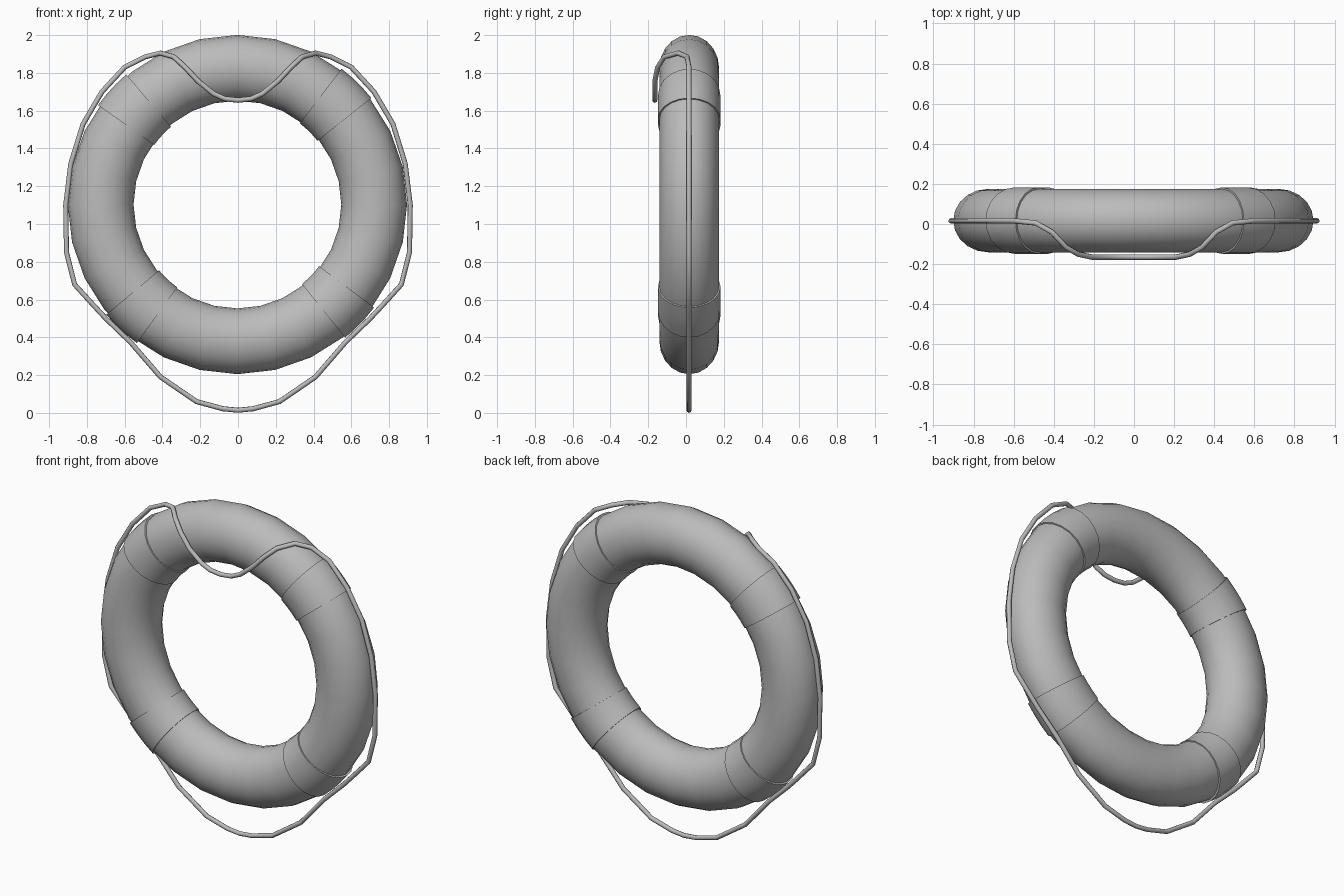
import bpy
import bmesh
from math import sin, cos, pi, radians

cube = bpy.data.objects.get("Cube")
if cube:
    bpy.data.objects.remove(cube, do_unlink=True)

GREY = (0.5, 0.5, 0.5, 1)
grey = bpy.data.materials.new("plain_grey")
grey.use_nodes = True
grey.diffuse_color = GREY
grey.node_tree.nodes["Principled BSDF"].inputs["Base Color"].default_value = GREY

CENTRE = (-0.003, 0.017, 1.103)
MAJOR = 0.724
SIDES = 20


def section(bm, angle, grow):
    """One oval cross-section of the ring, standing at the given angle."""
    loop = []
    for i in range(SIDES):
        t = 2 * pi * i / SIDES
        r = MAJOR + (0.174 + grow) * cos(t)
        loop.append(bm.verts.new((CENTRE[0] + r * cos(angle),
                                  CENTRE[1] + (0.158 + grow) * sin(t),
                                  CENTRE[2] + r * sin(angle))))
    return loop


def swept_ring(name, start, end, steps, grow=0.0):
    """Oval tube along an arc; a full turn closes on itself, an arc gets thin end lips."""
    bm = bmesh.new()
    full = end - start >= 360
    angles = [radians(start + (end - start) * k / steps) for k in range(steps + (not full))]
    loops = [section(bm, a, grow) for a in angles]
    if full:
        loops.append(loops[0])
    else:
        loops = [section(bm, angles[0], -0.01)] + loops + [section(bm, angles[-1], -0.01)]
    for a, b in zip(loops, loops[1:]):
        for i in range(SIDES):
            j = (i + 1) % SIDES
            bm.faces.new((a[i], a[j], b[j], b[i]))
    bmesh.ops.recalc_face_normals(bm, faces=bm.faces)
    mesh = bpy.data.meshes.new(name)
    bm.to_mesh(mesh)
    bm.free()
    mesh.materials.append(grey)
    obj = bpy.data.objects.new(name, mesh)
    bpy.context.collection.objects.link(obj)
    bpy.ops.object.select_all(action='DESELECT')
    obj.select_set(True)
    bpy.context.view_layer.objects.active = obj
    bpy.ops.object.shade_smooth_by_angle(angle=radians(40))


# Buoyant ring
swept_ring("float_ring", 0, 360, 28)

# Four wrapped bands
for name, middle in (("upper_left_band", 45.5), ("upper_right_band", 137.5),
                     ("lower_right_band", 227), ("lower_left_band", 316)):
    swept_ring(name, middle - 7, middle + 7, 3, 0.008)

# Grab rope: half the path, mirrored, from the front sag to the hanging loop
half = [(0.07, -0.165, 1.663), (0.13, -0.165, 1.69), (0.21, -0.165, 1.755),
        (0.28, -0.15, 1.83), (0.34, -0.115, 1.885), (0.41, -0.04, 1.905),
        (0.49, 0.005, 1.885), (0.6, 0.016, 1.83), (0.72, 0.016, 1.7),
        (0.82, 0.016, 1.53), (0.885, 0.016, 1.32), (0.912, 0.016, 1.1),
        (0.908, 0.016, 0.85), (0.865, 0.016, 0.68), (0.765, 0.016, 0.57),
        (0.7, 0.016, 0.5), (0.57, 0.016, 0.375), (0.41, 0.016, 0.19),
        (0.22, 0.016, 0.06), (0.08, 0.016, 0.022)]
path = ([(0, -0.165, 1.655)] + half + [(0, 0.016, 0.014)]
        + [(-x, y, z) for x, y, z in reversed(half)])
curve = bpy.data.curves.new("grab_rope", 'CURVE')
curve.dimensions = '3D'
curve.bevel_depth = 0.0135
curve.bevel_resolution = 2
spline = curve.splines.new('POLY')
spline.points.add(len(path) - 1)
for point, co in zip(spline.points, path):
    point.co = (*co, 1)
spline.use_cyclic_u = True
spline.use_smooth = True
curve.materials.append(grey)
rope = bpy.data.objects.new("grab_rope", curve)
bpy.context.collection.objects.link(rope)
